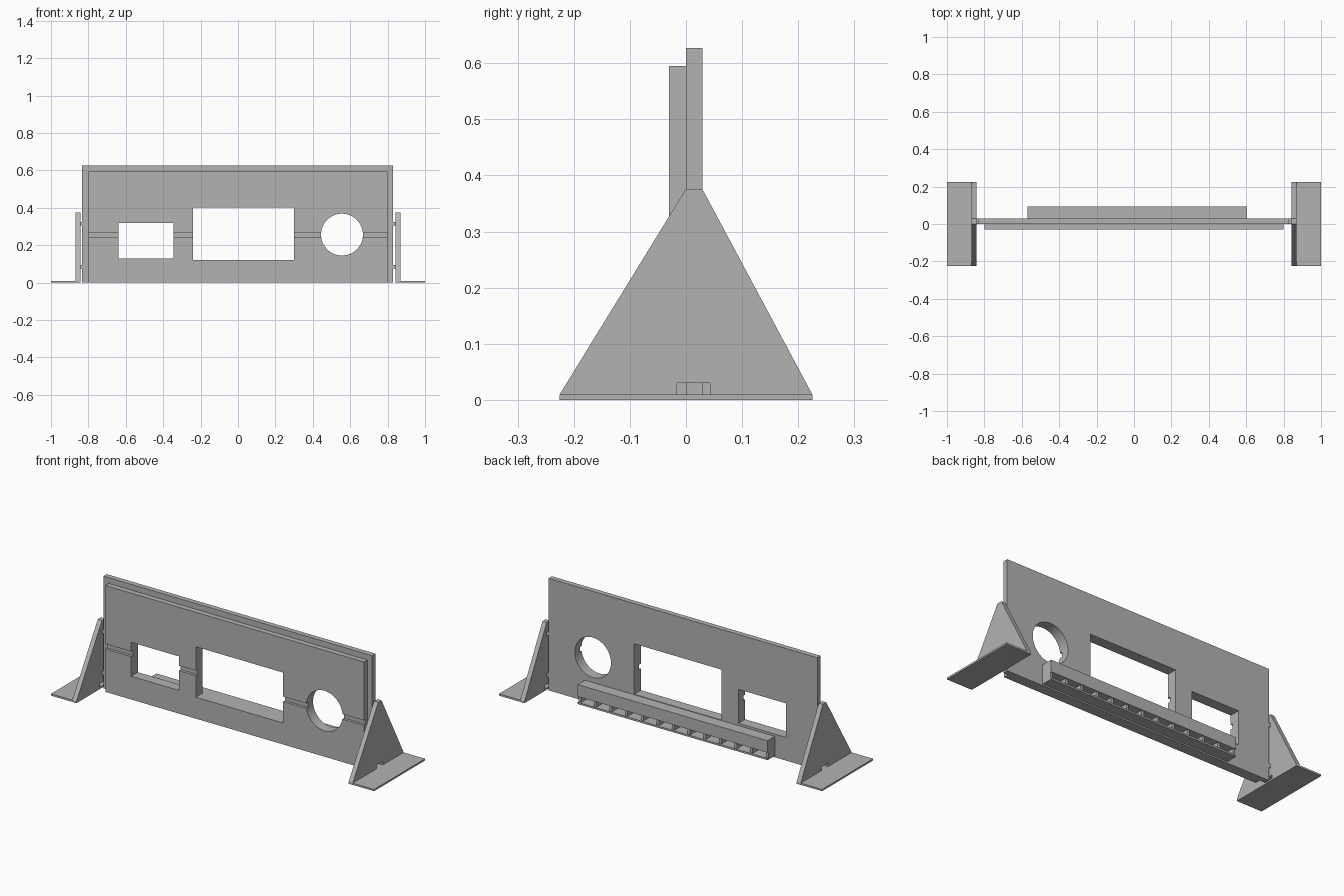
import bpy, bmesh, math

if "Cube" in bpy.data.objects:
    bpy.data.objects.remove(bpy.data.objects["Cube"])

grey = bpy.data.materials.new("plain_grey")
grey.diffuse_color = (0.45, 0.45, 0.45, 1)
grey.use_nodes = True
grey.node_tree.nodes["Principled BSDF"].inputs["Base Color"].default_value = grey.diffuse_color


def finish(name, bm):
    bmesh.ops.recalc_face_normals(bm, faces=bm.faces[:])
    me = bpy.data.meshes.new(name)
    bm.to_mesh(me)
    bm.free()
    me.materials.append(grey)
    ob = bpy.data.objects.new(name, me)
    bpy.context.collection.objects.link(ob)
    return ob


def box(name, x, y, z):
    bm = bmesh.new()
    bmesh.ops.create_cube(bm, size=1)
    for v in bm.verts:
        v.co = [a + (b - a) * (c + 0.5) for (a, b), c in zip((x, y, z), v.co)]
    return finish(name, bm)


def prism(name, outline, axis, lo, hi):
    """Extrude a 2D outline along x (outline in y,z) or y (outline in x,z)."""
    bm = bmesh.new()
    put = (lambda p: (lo, p[0], p[1])) if axis == 'x' else (lambda p: (p[0], lo, p[1]))
    face = bm.faces.new([bm.verts.new(put(p)) for p in outline])
    ext = bmesh.ops.extrude_face_region(bm, geom=[face])
    shift = (hi - lo, 0, 0) if axis == 'x' else (0, hi - lo, 0)
    bmesh.ops.translate(bm, vec=shift,
                        verts=[g for g in ext['geom'] if isinstance(g, bmesh.types.BMVert)])
    return finish(name, bm)


def cut(ob, cutters):
    for c in cutters:
        c.hide_render = True
        m = ob.modifiers.new("cut", 'BOOLEAN')
        m.operation, m.solver, m.object = 'DIFFERENCE', 'EXACT', c
    bpy.context.view_layer.update()
    deps = bpy.context.evaluated_depsgraph_get()
    me = bpy.data.meshes.new_from_object(ob.evaluated_get(deps))
    ob.modifiers.clear()
    ob.data = me
    for c in cutters:
        bpy.data.objects.remove(c)


def openings():
    # two rectangular windows and one round hole
    ring = [(0.556 + 0.112 * math.cos(i * math.tau / 48),
             0.257 + 0.112 * math.sin(i * math.tau / 48)) for i in range(48)]
    return [box("cut_small", (-0.64, -0.345), (-0.1, 0.1), (0.13, 0.32)),
            box("cut_large", (-0.24, 0.30), (-0.1, 0.1), (0.12, 0.402)),
            prism("cut_round", ring, 'y', -0.1, 0.1)]


# Front panel with a horizontal groove, and the larger back panel
front_panel = box("front_panel", (-0.80, 0.80), (-0.03, 0), (0, 0.595))
cut(front_panel, openings() +
    [box("cut_groove", (-0.9, 0.9), (-0.1, -0.015), (0.24, 0.268))])
back_panel = box("back_panel", (-0.833, 0.83), (0, 0.029), (0, 0.627))
cut(back_panel, openings())

# Rear rail: upper bar, lower lip and a row of dividers between them
x0, x1, y0, y1 = -0.57, 0.605, 0.029, 0.093
box("rail_bar", (x0, x1), (y0, y1), (0.05, 0.117))
box("rail_lip", (x0, x1), (y0, y1), (0.008, 0.018))
cells = 12
for i in range(cells + 1):
    x = x0 + (x1 - x0 - 0.015) * i / cells
    box("rail_divider", (x, x + 0.015), (y0, y1 - 0.006), (0.018, 0.05))

# Side supports: slotted triangular plate, flat foot and two pegs to the panel
triangle = [(-0.225, 0), (0.225, 0), (0.225, 0.01), (0.029, 0.376),
            (0, 0.376), (-0.225, 0.01)]
for side, s in (("left", -1), ("right", 1)):
    plate = prism(side + "_support", triangle, 'x', s * 0.842, s * 0.868)
    cut(plate, [box("cut_slot", (s * 0.855 - 0.05, s * 0.855 + 0.05),
                    (-0.016, 0.043), (0.01, 0.03))])
    box(side + "_foot", sorted((s * 0.868, s * 1.0)), (-0.225, 0.225), (0, 0.01))
    for z in (0.085, 0.315):
        box(side + "_peg", sorted((s * 0.83, s * 0.842)), (0, 0.029), (z - 0.01, z + 0.01))
